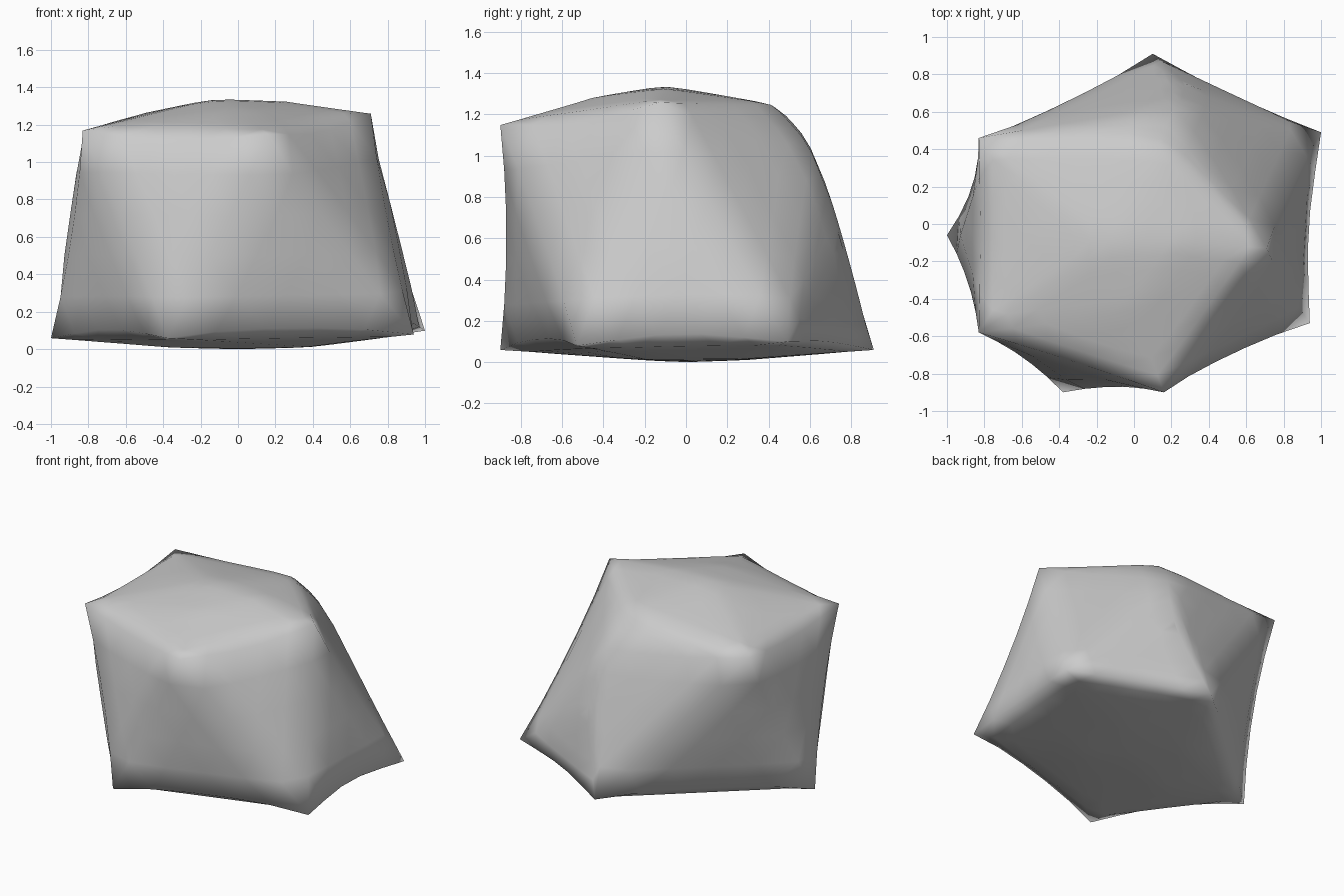
import bpy, bmesh
from mathutils import Vector

if "Cube" in bpy.data.objects:
    bpy.data.objects.remove(bpy.data.objects["Cube"])

# Sharp corners: two offset rings, these stay put
top_ring = [(-0.83, -0.58, 1.17), (0.16, -0.90, 1.15), (0.71, -0.13, 1.26), (-0.83, 0.46, 1.17)]
bottom_ring = [(-1.0, -0.06, 0.06), (-0.38, -0.90, 0.06), (0.94, -0.53, 0.08),
               (1.0, 0.49, 0.10), (0.10, 0.91, 0.06)]
# Soft bulges: crown, back slope, underside
crown = [(-0.12, -0.10, 1.345), (-0.48, -0.05, 1.27), (0.27, -0.10, 1.33), (0.0, -0.47, 1.285)]
back = [(0.15, 0.45, 1.25), (0.22, 0.63, 1.05), (0.25, 0.76, 0.62)]
underside = [(-0.4, -0.2, 0.01), (0.4, -0.2, 0.01), (0.35, 0.3, 0.015), (-0.25, 0.3, 0.01),
             (0.0, 0.0, 0.0)]

bm = bmesh.new()
for p in top_ring + bottom_ring + crown + back + underside:
    bm.verts.new(p)
bmesh.ops.convex_hull(bm, input=bm.verts[:])

# Subdivide, then relax towards the neighbours, less near the corners
bmesh.ops.subdivide_edges(bm, edges=bm.edges[:], cuts=4, use_grid_fill=True)
bmesh.ops.triangulate(bm, faces=bm.faces[:])
corners = [Vector(p) for p in top_ring + bottom_ring]
weights = {v: 0.36 * min(1, min((v.co - c).length for c in corners) / 0.4) for v in bm.verts}
for _ in range(2):
    moved = {}
    for v, w in weights.items():
        near = [e.other_vert(v).co for e in v.link_edges]
        moved[v] = v.co.lerp(sum(near, Vector()) / len(near), w)
    for v, co in moved.items():
        v.co = co

# Rest the rock on the ground
low = min(v.co.z for v in bm.verts)
for v in bm.verts:
    v.co.z -= low
bmesh.ops.recalc_face_normals(bm, faces=bm.faces[:])
for f in bm.faces:
    f.smooth = True

mesh = bpy.data.meshes.new("rock")
bm.to_mesh(mesh)
bm.free()
bpy.context.collection.objects.link(bpy.data.objects.new("rock", mesh))
